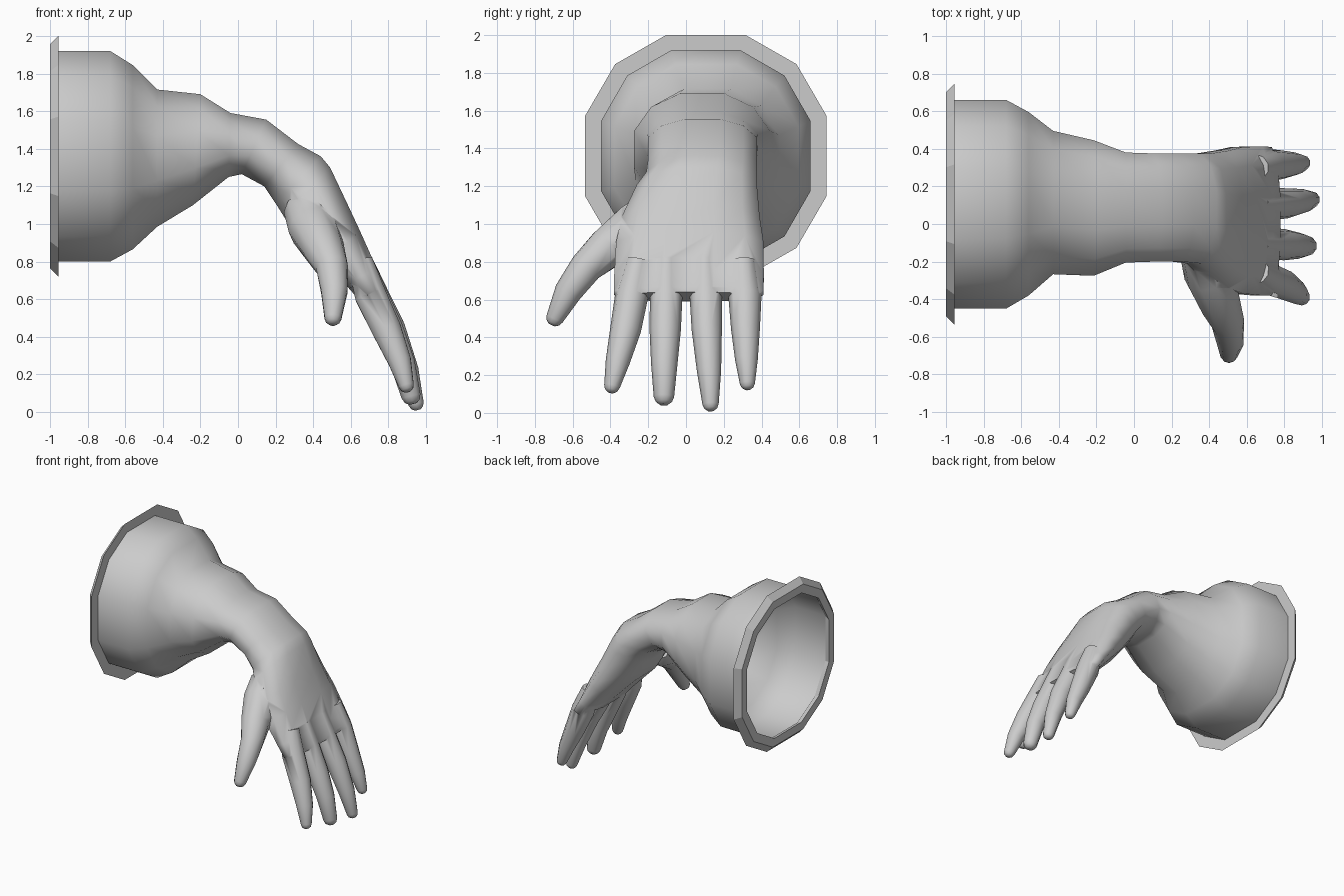
import bpy, bmesh, math
from mathutils import Vector

if "Cube" in bpy.data.objects:
    bpy.data.objects.remove(bpy.data.objects["Cube"])

# one 12-sided unit outline, shared by the sleeve, hand and cuff ring
Q = [(1, .33), (.75, .76), (.33, 1)]
UNIT = Q + [(-a, b) for a, b in Q[::-1]] + [(-a, -b) for a, b in Q] + [(a, -b) for a, b in Q[::-1]]


def loft(name, rings, caps=True, closed=False):
    bm = bmesh.new()
    vs = [[bm.verts.new(p) for p in r] for r in rings]
    n = len(vs[0])
    pairs = list(zip(vs, vs[1:])) + ([(vs[-1], vs[0])] if closed else [])
    for a, b in pairs:
        for i in range(n):
            j = (i + 1) % n
            bm.faces.new((a[i], a[j], b[j], b[i]))
    if caps:
        bm.faces.new(vs[0])
        bm.faces.new(vs[-1])
    bmesh.ops.recalc_face_normals(bm, faces=bm.faces)
    me = bpy.data.meshes.new(name)
    bm.to_mesh(me)
    bm.free()
    ob = bpy.data.objects.new(name, me)
    bpy.context.collection.objects.link(ob)
    return ob


def section(tx, tz, bx, bz, y0, y1):
    # outline spanning a back-of-hand point to an underside point
    top, bot = Vector((tx, 0, tz)), Vector((bx, 0, bz))
    c, h = (top + bot) / 2, (top - bot) / 2
    return [c + h * v + Vector((0, (y0 + y1) / 2 + (y1 - y0) / 2 * u, 0)) for u, v in UNIT]


def finger(name, path, sides=10):
    # tapered tube with a rounded tip; path rows are x, y, z, radius
    P = [Vector(p[:3]) for p in path]
    R = [p[3] for p in path]
    d = (P[-1] - P[-2]).normalized()
    tip, r = P[-1], R[-1]
    P += [tip + d * r * .5, tip + d * r * .8]
    R += [r * .8, r * .4]
    rings = []
    for i, p in enumerate(P):
        t = (P[min(i + 1, len(P) - 1)] - P[max(i - 1, 0)]).normalized()
        u = (Vector((0, 1, 0)) - t * t.y).normalized()
        w = t.cross(u)
        rings.append([p + R[i] * (u * math.cos(a) + w * math.sin(a))
                      for a in (2 * math.pi * k / sides for k in range(sides))])
    return loft(name, rings)


# sleeve, wrist and palm in one loft
glove = loft("glove", [section(*s) for s in [
    (-.97, 1.92, -.97, .80, -.45, .66),
    (-.68, 1.92, -.68, .80, -.45, .66),
    (-.56, 1.845, -.56, .865, -.38, .595),
    (-.43, 1.715, -.43, .985, -.267, .495),
    (-.20, 1.69, -.24, 1.10, -.275, .445),
    (-.04, 1.59, -.05, 1.25, -.205, .38),
    (.15, 1.555, .02, 1.265, -.20, .375),
    (.32, 1.425, .14, 1.20, -.20, .375),
    (.44, 1.36, .20, 1.11, -.21, .375),
    (.49, 1.30, .25, 1.03, -.26, .375),
    (.58, 1.11, .35, .90, -.34, .39),
    (.65, .96, .45, .80, -.37, .41),
    (.74, .76, .57, .68, -.38, .412),
    (.78, .67, .64, .60, -.38, .41),
    (.78, .64, .67, .59, -.35, .38)]])

# fingers and thumb
parts = [
    finger("index_finger", [(.65, -.25, .80, .07), (.705, -.288, .62, .088), (.79, -.32, .44, .082),
                            (.86, -.362, .27, .064), (.895, -.392, .14, .042)]),
    finger("middle_finger", [(.65, -.10, .80, .07), (.715, -.105, .62, .086), (.80, -.11, .44, .083),
                             (.875, -.115, .26, .070), (.92, -.117, .085, .054)]),
    finger("ring_finger", [(.65, .10, .80, .07), (.72, .105, .62, .086), (.815, .11, .44, .08),
                           (.90, .122, .22, .064), (.947, .13, .045, .043)]),
    finger("little_finger", [(.65, .30, .80, .07), (.715, .312, .62, .088), (.79, .315, .44, .076),
                             (.86, .32, .28, .06), (.90, .325, .155, .04)]),
    finger("thumb", [(.36, -.14, 1.08, .12), (.40, -.27, .98, .135), (.455, -.42, .87, .112),
                     (.50, -.53, .77, .088), (.512, -.625, .64, .073), (.505, -.695, .50, .047)]),
]
bpy.context.view_layer.objects.active = glove
for p in parts:
    m = glove.modifiers.new("join", 'BOOLEAN')
    m.operation, m.solver, m.object = 'UNION', 'EXACT', p
    bpy.ops.object.modifier_apply(modifier=m.name)
    bpy.data.objects.remove(p)

# open the sleeve end
bm = bmesh.new()
bm.from_mesh(glove.data)
bmesh.ops.delete(bm, geom=[f for f in bm.faces if all(v.co.x < -.96 for v in f.verts)],
                 context='FACES_ONLY')
bm.to_mesh(glove.data)
bm.free()
glove.select_set(True)
bpy.ops.object.shade_smooth_by_angle(angle=math.radians(65))

# faceted cuff ring around the opening
loft("cuff_ring", [[Vector((x, .105 + r * u, 1.36 + r * v)) for u, v in UNIT]
                   for x, r in [(-1, .595), (-.955, .64), (-.955, .55), (-1, .53)]],
     caps=False, closed=True)
